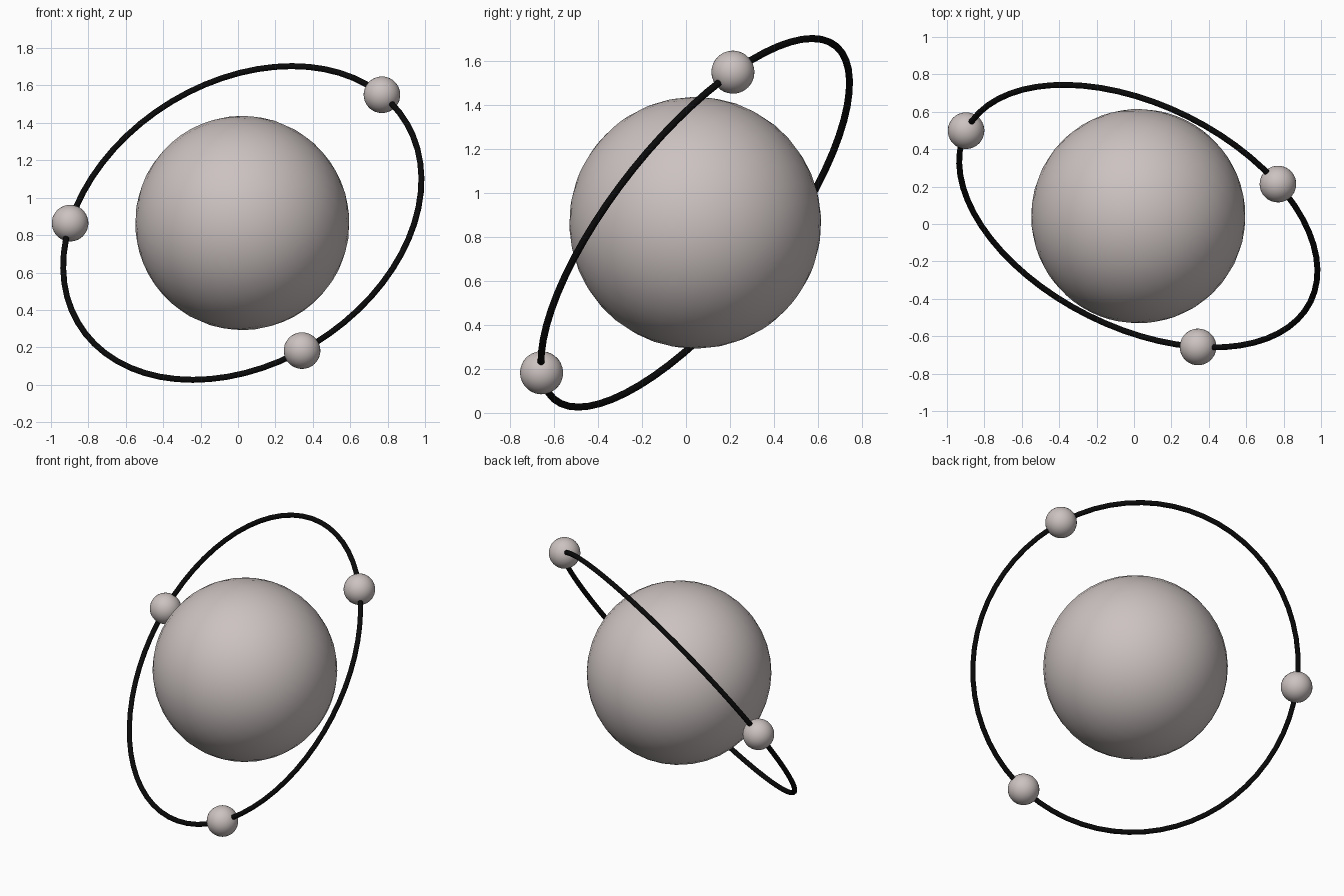
import bpy
from mathutils import Vector

if "Cube" in bpy.data.objects:
    bpy.data.objects.remove(bpy.data.objects["Cube"])

CENTRE = Vector((0.023, 0.042, 0.865))
NORMAL = Vector((0.363, 0.73, -0.578)).normalized()
TILT = NORMAL.to_track_quat('Z', 'Y').to_euler()
RING_R = 1.028


def material(name, colour):
    m = bpy.data.materials.new(name)
    m.diffuse_color = (*colour, 1)
    m.use_nodes = True
    m.node_tree.nodes["Principled BSDF"].inputs["Base Color"].default_value = m.diffuse_color
    return m


grey = material("warm grey", (0.60, 0.54, 0.53))
black = material("black", (0.003, 0.003, 0.003))


def finish(name, mat):
    ob = bpy.context.object
    ob.name = name
    ob.data.materials.append(mat)
    bpy.ops.object.shade_smooth()


def ball(name, loc, radius, segments):
    bpy.ops.mesh.primitive_uv_sphere_add(segments=segments, ring_count=segments // 2,
                                         radius=radius, location=loc, rotation=TILT)
    finish(name, grey)


# Large central ball
ball("central_ball", CENTRE, 0.573, 40)

# Thin tilted orbit ring
bpy.ops.mesh.primitive_torus_add(location=CENTRE, rotation=TILT, major_radius=RING_R,
                                 minor_radius=0.016, major_segments=64, minor_segments=12)
finish("orbit_ring", black)

# Three small balls threaded on the ring
for i, p in enumerate([(-0.903, 0.50, 0.865), (0.775, 0.215, 1.555), (0.345, -0.657, 0.178)]):
    d = Vector(p) - CENTRE
    d -= NORMAL * d.dot(NORMAL)
    ball(f"small_ball_{i + 1}", CENTRE + d.normalized() * RING_R, 0.098, 32)
